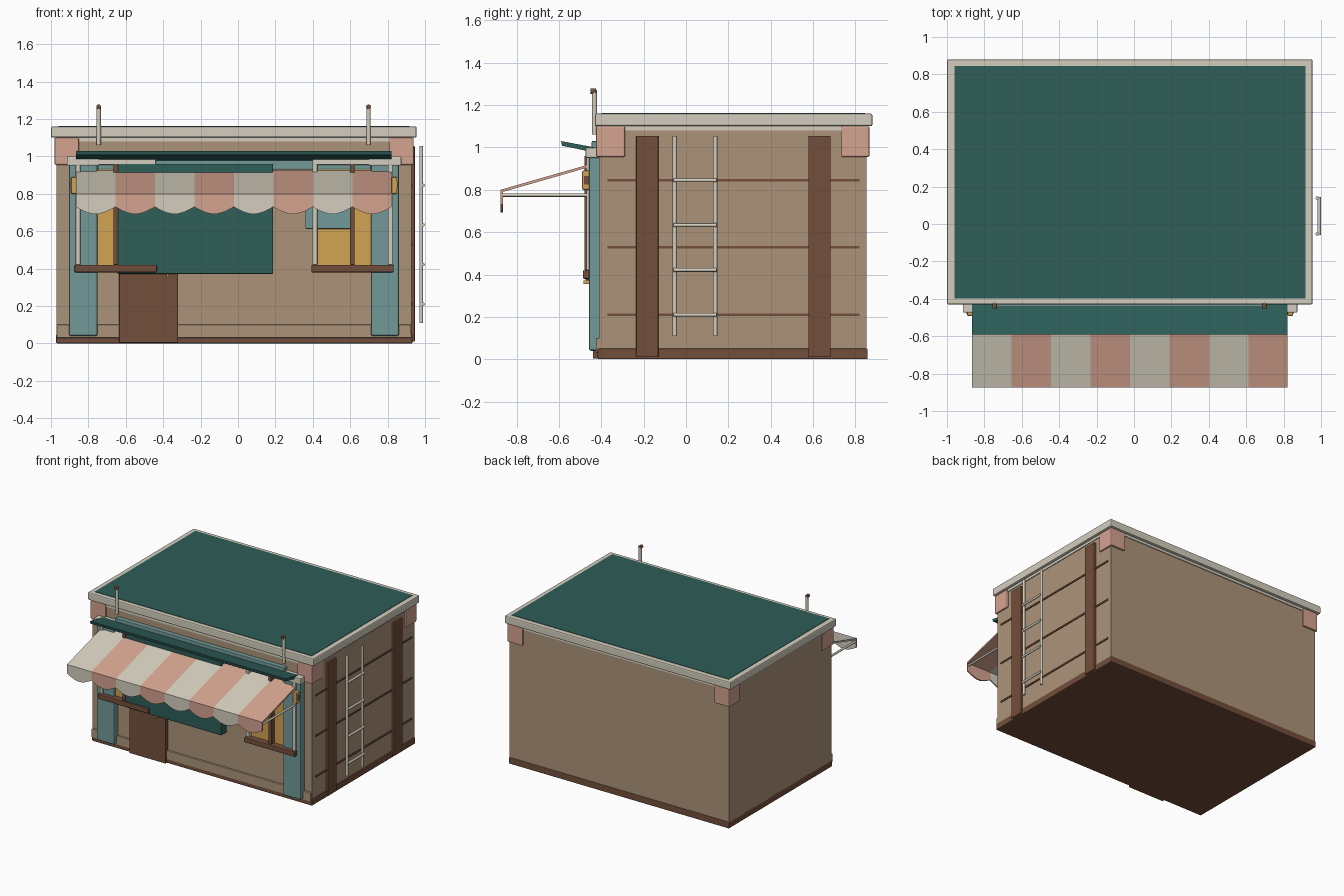
import bpy, bmesh, math
from mathutils import Vector

if "Cube" in bpy.data.objects:
    bpy.data.objects.remove(bpy.data.objects["Cube"])

CX = -0.021  # centre line of the building (the ladder shifts the overall centre)


def mat(name, r, g, b):
    m = bpy.data.materials.new(name)
    lin = [((c / 255 + 0.055) / 1.055) ** 2.4 for c in (r, g, b)]
    m.diffuse_color = (*lin, 1)
    m.use_nodes = True
    m.node_tree.nodes["Principled BSDF"].inputs["Base Color"].default_value = m.diffuse_color
    return m


TAN = mat("tan wall", 172, 148, 121)
BROWN = mat("brown wood", 115, 78, 59)
CREAM = mat("cream trim", 212, 206, 190)
PINK = mat("pink", 213, 163, 144)
DARK = mat("dark teal", 46, 94, 89)
TEAL = mat("light teal", 114, 154, 152)
AMBER = mat("amber", 210, 163, 84)


def finish(name, bm, material):
    bmesh.ops.recalc_face_normals(bm, faces=bm.faces)
    me = bpy.data.meshes.new(name)
    bm.to_mesh(me)
    bm.free()
    me.materials.append(material)
    ob = bpy.data.objects.new(name, me)
    bpy.context.collection.objects.link(ob)
    return ob


def box(name, x, y, z, material, bevel=0.0):
    """Box from (min, max) pairs, with an optional small bevel."""
    bm = bmesh.new()
    bmesh.ops.create_cube(bm, size=1)
    for v in bm.verts:
        v.co = [(r[0] + r[1]) / 2 + c * (r[1] - r[0]) for c, r in zip(v.co, (x, y, z))]
    ob = finish(name, bm, material)
    if bevel:
        mod = ob.modifiers.new("soft edge", 'BEVEL')
        mod.width, mod.segments = bevel, 2
    return ob


def mirror_box(name, x, y, z, material, bevel=0.0):
    """Pair of boxes on both sides of the centre line; x is the distance range."""
    box(name + "_right", (CX + x[0], CX + x[1]), y, z, material, bevel)
    box(name + "_left", (CX - x[1], CX - x[0]), y, z, material, bevel)


def rod(name, a, b, r, material, sides=10):
    a, b = Vector(a), Vector(b)
    bm = bmesh.new()
    bmesh.ops.create_cone(bm, cap_ends=True, segments=sides, radius1=r, radius2=r, depth=(b - a).length)
    rot = (b - a).to_track_quat('Z', 'Y')
    for v in bm.verts:
        v.co = rot @ v.co + (a + b) / 2
    for f in bm.faces:
        f.smooth = len(f.verts) == 4
    return finish(name, bm, material)


def prism(name, pts, offset, material):
    """Flat outline pushed along offset."""
    bm = bmesh.new()
    f = bm.faces.new([bm.verts.new(p) for p in pts])
    g = bmesh.ops.extrude_face_region(bm, geom=[f])
    bmesh.ops.translate(bm, verts=[v for v in g["geom"] if isinstance(v, bmesh.types.BMVert)], vec=offset)
    return finish(name, bm, material)


# Walls and base
box("walls", (-0.97, 0.928), (-0.41, 0.853), (0.01, 1.11), TAN)
box("base", (-0.972, 0.933), (-0.418, 0.858), (0, 0.05), BROWN, 0.006)
box("front_skirt", (-0.97, 0.925), (-0.425, -0.40), (0.03, 0.10), TAN, 0.004)
box("cornice", (-0.975, 0.934), (-0.416, 0.859), (1.08, 1.105), CREAM)

# Roof slab with coloured deck
box("roof_edge", (-1.0, 0.955), (-0.43, 0.88), (1.10, 1.16), CREAM, 0.008)
box("roof_deck", (-0.96, 0.917), (-0.398, 0.845), (1.155, 1.163), DARK)

# Corner blocks under the roof
for side, y in (("front", (-0.424, -0.288)), ("back", (0.733, 0.866))):
    mirror_box("corner_block_" + side, (0.83, 0.96), y, (0.955, 1.10), PINK, 0.006)

# Roof poles with hooked tips
for i, x in enumerate((-0.745, 0.698)):
    rod(f"roof_pole_{i}", (x, -0.432, 1.06), (x, -0.432, 1.27), 0.012, CREAM)
    rod(f"pole_tip_{i}", (x, -0.451, 1.265), (x, -0.424, 1.265), 0.013, BROWN)

# Shop front pillars, caps and header
mirror_box("pillar", (0.731, 0.882), (-0.458, -0.40), (0.04, 0.96), TEAL, 0.01)
mirror_box("pillar_cap", (0.72, 0.894), (-0.474, -0.40), (0.95, 1.0), CREAM, 0.006)
box("header", (-0.75, 0.71), (-0.445, -0.40), (0.93, 1.03), TEAL, 0.004)

# Windows
mirror_box("window_glass", (0.43, 0.84), (-0.44, -0.40), (0.41, 0.96), AMBER)
mirror_box("window_sill", (0.413, 0.853), (-0.487, -0.40), (0.38, 0.42), BROWN, 0.006)
mirror_box("window_top", (0.418, 0.85), (-0.472, -0.42), (0.955, 0.985), CREAM, 0.003)
mirror_box("window_jamb_inner", (0.418, 0.445), (-0.47, -0.42), (0.42, 0.96), CREAM, 0.003)
mirror_box("window_jamb_outer", (0.822, 0.847), (-0.47, -0.42), (0.42, 0.96), CREAM, 0.003)
mirror_box("window_mullion", (0.62, 0.645), (-0.479, -0.43), (0.42, 0.96), BROWN, 0.003)
box("hanging_board", (0.36, 0.605), (-0.46, -0.40), (0.613, 0.90), TEAL, 0.005)

# Serving shutter and door
box("shutter", (-0.645, 0.188), (-0.475, -0.40), (0.372, 0.96), DARK, 0.005)
box("door", (-0.635, -0.32), (-0.44, -0.40), (0.003, 0.40), BROWN, 0.005)
box("door_knob", (-0.382, -0.368), (-0.485, -0.43), (0.355, 0.372), AMBER, 0.003)

# Wall lanterns
mirror_box("lantern", (0.842, 0.872), (-0.491, -0.45), (0.80, 0.89), AMBER, 0.006)
mirror_box("lantern_mount", (0.842, 0.875), (-0.482, -0.45), (0.825, 0.865), BROWN)

# Tilted canopy above the awning
XL, XR = -0.867, 0.822
prism("canopy", [(XL, -0.59, 1.03), (XL, -0.585, 1.008), (XL, -0.41, 0.972), (XL, -0.41, 0.996)],
      (XR - XL, 0, 0), DARK)

# Striped awning with scalloped valance
N = 8
W = (XR - XL) / N
for i in range(N):
    m = PINK if i % 2 else CREAM
    x0, x1 = XL + i * W, XL + (i + 1) * W
    prism(f"awning_stripe_{i}", [(x0, -0.44, 0.925), (x0, -0.875, 0.80), (x0, -0.875, 0.787), (x0, -0.44, 0.912)],
          (W, 0, 0), m)
    scallop = [(x0 + W * k / 12, -0.875, 0.73 - 0.038 * math.sin(math.pi * k / 12)) for k in range(13)]
    prism(f"awning_valance_{i}", [(x1, -0.875, 0.80), (x0, -0.875, 0.80)] + scallop, (0, 0.01, 0), m)

# Awning support arms
for i, x in enumerate((XL + 0.01, XR - 0.01)):
    rod(f"awning_arm_{i}", (x, -0.875, 0.775), (x, -0.41, 0.775), 0.008, CREAM)

# Right wall posts and rails
for i, y in enumerate(((-0.235, -0.13), (0.578, 0.683))):
    box(f"side_post_{i}", (0.90, 0.945), y, (0.01, 1.055), BROWN, 0.004)
for i, z in enumerate((0.21, 0.528, 0.845)):
    box(f"side_rail_{i}", (0.90, 0.934), (-0.37, 0.82), (z - 0.006, z + 0.006), BROWN)

# Ladder
for i, y in enumerate((-0.053, 0.138)):
    rod(f"ladder_rail_{i}", (0.98, y, 0.11), (0.98, y, 1.055), 0.01, CREAM)
for i in range(4):
    z = 0.21 + 0.2117 * i
    rod(f"ladder_rung_{i}", (0.99, -0.06, z), (0.99, 0.145, z), 0.009, CREAM)
